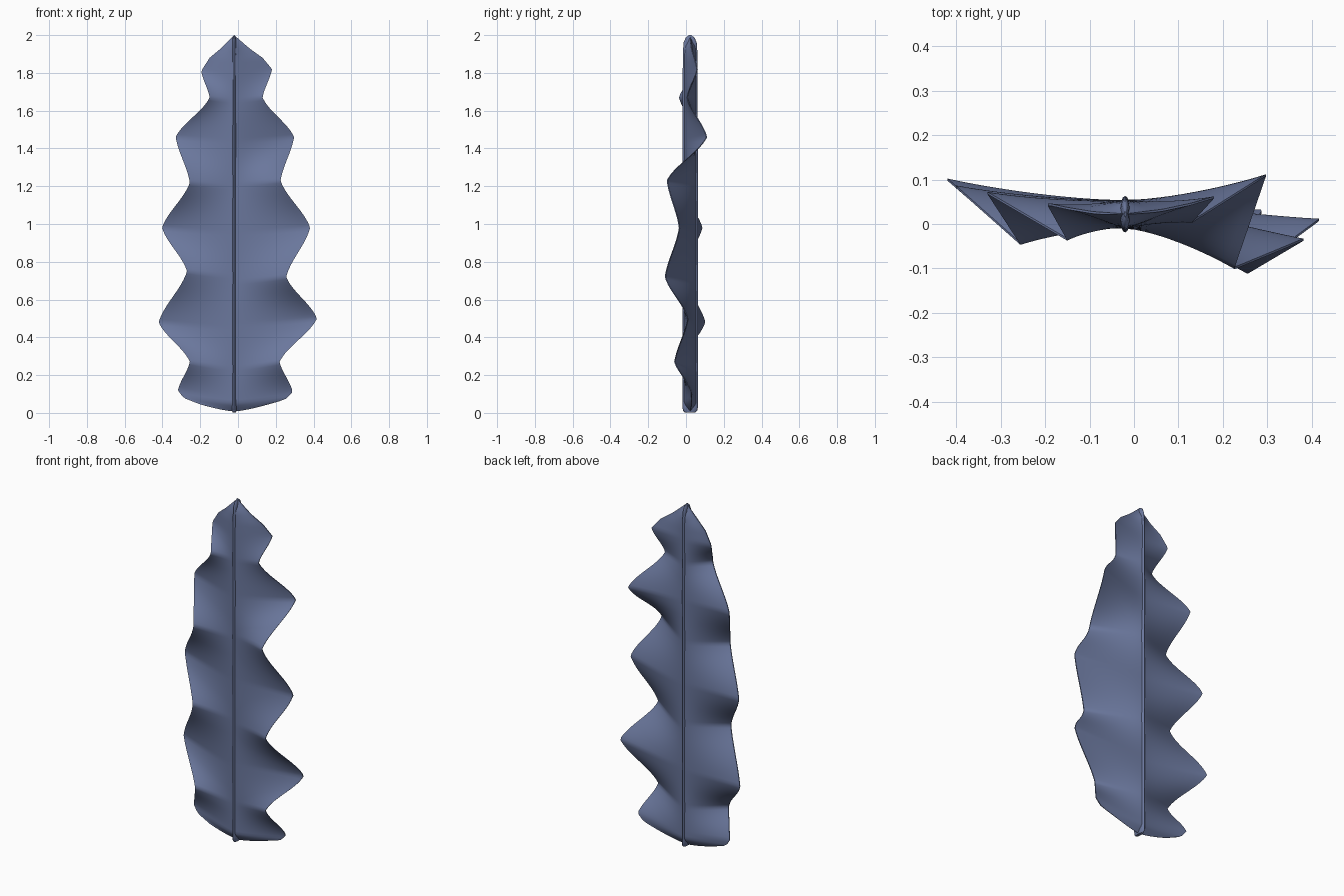
import bpy, bmesh, math

if "Cube" in bpy.data.objects:
    bpy.data.objects.remove(bpy.data.objects["Cube"])

MID_X, MID_Y = -0.02, 0.022      # axis of the central rib
ROWS, COLS = 130, 12

# Edge keys: height, sideways position, depth
LEFT = [(0.045, -0.20, 0.03), (0.08, -0.29, 0.045), (0.12, -0.318, 0.05), (0.27, -0.255, -0.03),
        (0.48, -0.42, 0.10), (0.75, -0.27, -0.03), (0.98, -0.402, 0.085),
        (1.22, -0.255, -0.045), (1.46, -0.33, 0.07), (1.67, -0.15, -0.035),
        (1.81, -0.195, 0.045), (1.88, -0.15, 0.035), (1.93, -0.09, 0.025), (2.0, MID_X, MID_Y)]
RIGHT = [(0.045, 0.16, 0.03), (0.07, 0.25, 0.03), (0.11, 0.29, 0.03), (0.27, 0.22, -0.06),
         (0.50, 0.418, 0.01), (0.72, 0.255, -0.11), (0.98, 0.382, -0.035),
         (1.23, 0.225, -0.10), (1.46, 0.297, 0.11), (1.67, 0.13, 0.005),
         (1.82, 0.18, 0.06), (1.88, 0.13, 0.045), (1.93, 0.06, 0.03), (2.0, MID_X, MID_Y)]

blue = bpy.data.materials.new("slate blue")
blue.diffuse_color = (0.145, 0.185, 0.335, 1)
blue.use_nodes = True
blue.node_tree.nodes["Principled BSDF"].inputs["Base Color"].default_value = blue.diffuse_color


def edge_at(keys, z):
    """Point on the wavy edge, eased between neighbouring keys."""
    for a, b in zip(keys, keys[1:]):
        if z <= b[0] + 1e-6:
            t = (z - a[0]) / (b[0] - a[0])
            if b[0] - a[0] > 0.1:    # round off tips and notches
                t = 0.55 * t + 0.45 * (0.5 - 0.5 * math.cos(math.pi * t))
            return a[1] + (b[1] - a[1]) * t, a[2] + (b[2] - a[2]) * t
    return keys[-1][1:]


def finish(bm, name, angle):
    bmesh.ops.remove_doubles(bm, verts=bm.verts, dist=1e-5)
    bmesh.ops.recalc_face_normals(bm, faces=bm.faces)
    me = bpy.data.meshes.new(name)
    bm.to_mesh(me)
    bm.free()
    me.materials.append(blue)
    ob = bpy.data.objects.new(name, me)
    bpy.context.collection.objects.link(ob)
    bpy.context.view_layer.objects.active = ob
    ob.select_set(True)
    bpy.ops.object.shade_smooth_by_angle(angle=math.radians(angle))
    ob.select_set(False)


def loft(bm, rings):
    """Skin closed rings and cap both ends."""
    vs = [[bm.verts.new(p) for p in r] for r in rings]
    n = len(rings[0])
    for a, b in zip(vs, vs[1:]):
        for j in range(n):
            k = (j + 1) % n
            bm.faces.new((a[j], a[k], b[k], b[j]))
    bm.faces.new(vs[0])
    bm.faces.new(vs[-1])


# Wavy leaf halves, thick at the rib and sharp at the edge
def leaf_half(name, keys):
    rings = []
    for i in range(ROWS + 1):
        s = i / ROWS
        ze = 0.045 + 1.955 * s
        zr = 0.008 + 1.982 * s
        ex, ey = edge_at(keys, ze)
        end = min(1, s / 0.02, (1 - s) / 0.03 + 0.1)   # thin out at both ends
        front, back = [], []
        for j in range(COLS + 1):
            u = j / COLS
            x = MID_X + (ex - MID_X) * u
            y = MID_Y + (ey - MID_Y) * u ** 1.25
            z = zr + (ze - zr) * u ** 1.4
            h = (0.03 * (1 - u) ** 1.4 + 0.002) * end + 0.0005
            front.append((x, y - h, z))
            back.append((x, y + h, z))
        rings.append(front + back[::-1])
    bm = bmesh.new()
    loft(bm, rings)
    finish(bm, name, 50)


leaf_half("left_leaf_half", LEFT)
leaf_half("right_leaf_half", RIGHT)

# Central rib with rounded ends
rib = []
for z, f in [(0.003, 0.7), (0.012, 0.92), (0.03, 1), (0.6, 1), (1.3, 1), (1.9, 0.95), (1.96, 0.85),
             (1.985, 0.6), (2.0, 0.15)]:
    rib.append([(MID_X + 0.013 * f * math.cos(a), MID_Y + 0.041 * f * math.sin(a), z)
                for a in (math.tau * k / 16 for k in range(16))])
bm = bmesh.new()
loft(bm, rib)
finish(bm, "central_rib", 50)
